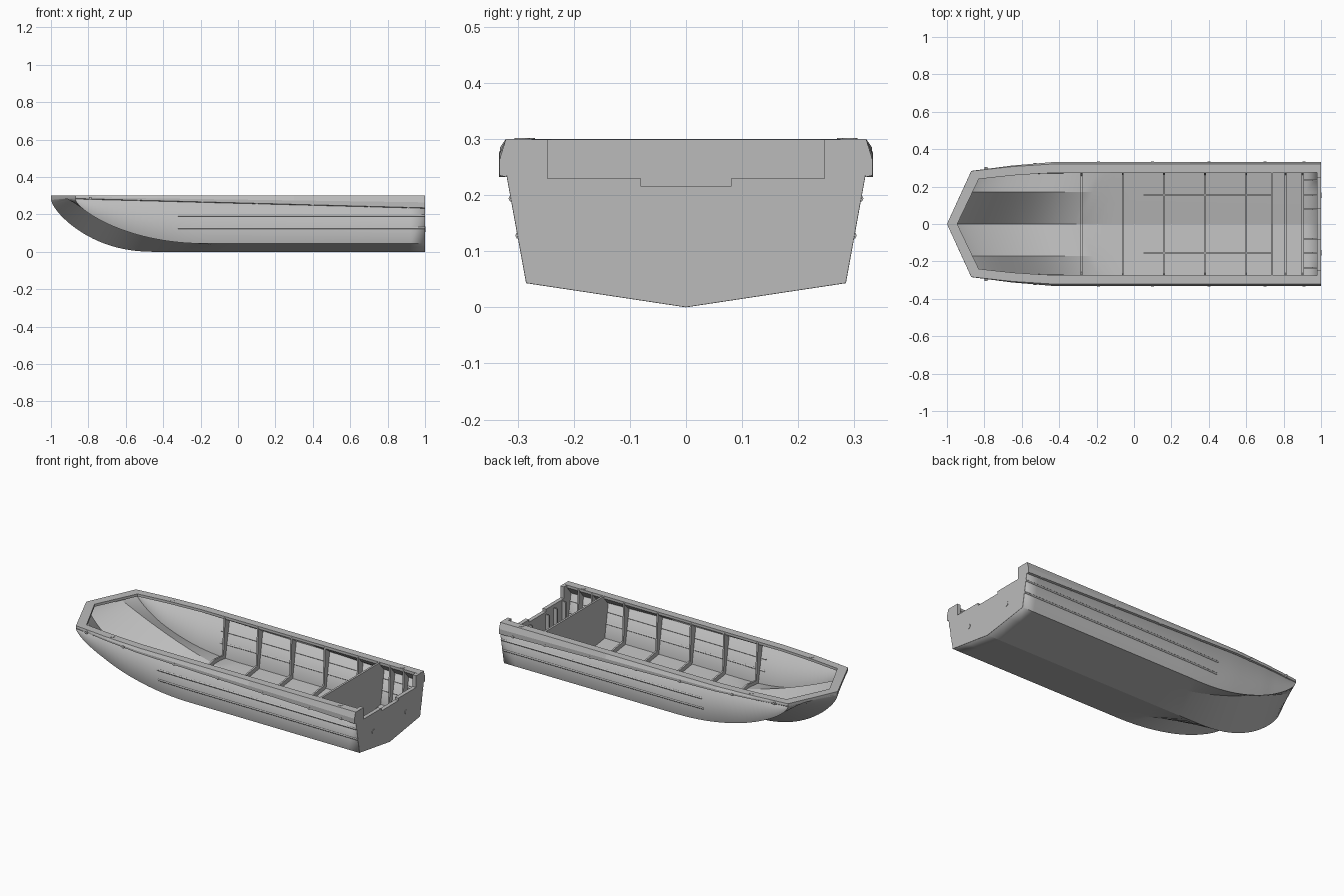
import bpy, bmesh, math
from mathutils import Vector

if "Cube" in bpy.data.objects:
    bpy.data.objects.remove(bpy.data.objects["Cube"], do_unlink=True)

grey = bpy.data.materials.new("aluminium grey")
grey.use_nodes = True
grey.diffuse_color = (0.5, 0.5, 0.5, 1)
grey.node_tree.nodes["Principled BSDF"].inputs["Base Color"].default_value = (0.5, 0.5, 0.5, 1)

TOP = 0.3
BOW_Z = 0.285
RIDGE_Y = 0.172


def finish(name, bm, smooth=False):
    bmesh.ops.remove_doubles(bm, verts=bm.verts, dist=1e-5)
    bmesh.ops.recalc_face_normals(bm, faces=bm.faces)
    mesh = bpy.data.meshes.new(name)
    bm.to_mesh(mesh)
    bm.free()
    ob = bpy.data.objects.new(name, mesh)
    bpy.context.collection.objects.link(ob)
    mesh.materials.append(grey)
    if smooth:
        bpy.ops.object.select_all(action="DESELECT")
        ob.select_set(True)
        bpy.context.view_layer.objects.active = ob
        bpy.ops.object.shade_smooth_by_angle(angle=math.radians(12))
    return ob


def interp(x, pts):
    for (x0, a), (x1, b) in zip(pts, pts[1:]):
        if x <= x1:
            return a + (b - a) * max(0, (x - x0) / (x1 - x0))
    return pts[-1][1]


def rise(x, start, end, base):
    """Height of a bottom line that sweeps up to the bow."""
    r = min(1, max(0, (end - x) / (end - start)))
    return base + (BOW_Z - base) * 0.5 * (1 - math.sqrt(1 - r * r) + r ** 2.3)


def sheer_y(x):
    return interp(x, [(-0.87, 0.282), (-0.65, 0.306), (-0.43, 0.32), (1, 0.32)])


def sheer_z(x):
    return interp(x, [(-0.87, BOW_Z), (1, 0.235)])


def chine_y(x):
    return interp(x, [(-0.87, 0.282), (-0.7, 0.27), (-0.45, 0.272), (-0.15, 0.283), (1, 0.285)])


def chine_z(x):
    return rise(x, -0.87, -0.15, 0.043)


def ridge_z(x):
    """Roof of the tunnel between the keel and the chine."""
    r = min(1, max(0, (-0.1 - x) / 0.821))
    return 0.026 + (BOW_Z - 0.026) * r ** 1.5


# Hull lines: bow x, y(x), z(x)
LINES = [
    (-1.0, lambda x: 0, lambda x: rise(x, -1, -0.45, 0)),
    (-0.921, lambda x: RIDGE_Y, ridge_z),
    (-0.87, chine_y, chine_z),
    (-0.87, sheer_y, sheer_z),
]


# Hull shell lofted along the lines
def make_hull():
    bm = bmesh.new()
    n = 48
    for side in (1, -1):
        rows = []
        for i in range(n + 1):
            s = (i / n) ** 2
            xs = [x0 + (1 - x0) * s for x0, _, _ in LINES]
            rows.append([bm.verts.new((x, side * fy(x), fz(x)))
                         for x, (_, fy, fz) in zip(xs, LINES)])
        for a, b in zip(rows, rows[1:]):
            for j in range(len(LINES) - 1):
                bm.faces.new((a[j], a[j + 1], b[j + 1], b[j]))
    bmesh.ops.remove_doubles(bm, verts=bm.verts, dist=1e-5)
    bmesh.ops.recalc_face_normals(bm, faces=bm.faces)
    low = min(bm.faces, key=lambda f: f.calc_center_median().z)
    flip = low.normal.z > 0
    ob = finish("hull_shell", bm, True)
    if flip:
        ob.data.flip_normals()
    mod = ob.modifiers.new("thickness", "SOLIDIFY")
    mod.thickness = 0.006
    mod.offset = -1


make_hull()


# Gunwale: flat deck rim with a bulged outer skirt
def make_gunwale():
    bm = bmesh.new()
    xs = [-0.87, -0.76, -0.65, -0.54, -0.43, 0.3, 1]
    inner = [(-0.83, 0.24), (-0.63, 0.262), (-0.4, 0.275), (1, 0.275)]
    for side in (1, -1):
        rings = [[(-1, 0, BOW_Z), (-1, 0, BOW_Z), (-1, 0, 0.292), (-1, 0, TOP),
                  (-0.945, 0, TOP), (-0.945, 0, BOW_Z)]]
        for x in xs:
            y, z = sheer_y(x), sheer_z(x)
            out = y + interp(x, [(-0.87, 0.002), (-0.4, 0.012)])
            xi = -0.83 if x == -0.87 else x
            yi = interp(xi, inner)
            rings.append([(x, y, z - 0.003), (x, out, z), (x, out, z + 0.45 * (TOP - z)),
                          (x, y + 0.001, TOP), (xi, yi, TOP), (xi, yi, BOW_Z)])
        rings = [[bm.verts.new((p[0], side * p[1], p[2])) for p in r] for r in rings]
        for a, b in zip(rings, rings[1:]):
            for j in range(6):
                k = (j + 1) % 6
                bm.faces.new((a[j], a[k], b[k], b[j]))
        bm.faces.new(rings[-1])
    bmesh.ops.dissolve_degenerate(bm, edges=bm.edges, dist=1e-5)
    finish("gunwale", bm)


make_gunwale()


def plate(name, half, x0, x1):
    """Symmetric cross plate from a half outline that begins and ends on the centreline."""
    pts = half + [(-y, z) for y, z in reversed(half) if y > 0]
    bm = bmesh.new()
    face = bm.faces.new([bm.verts.new((x0, y, z)) for y, z in pts])
    res = bmesh.ops.extrude_face_region(bm, geom=[face])
    verts = [v for v in res["geom"] if isinstance(v, bmesh.types.BMVert)]
    bmesh.ops.translate(bm, verts=verts, vec=(x1 - x0, 0, 0))
    finish(name, bm)


def outer(x, top):
    """Half hull section, pulled in slightly from the outside."""
    g = 0.003
    return [(0, g), (RIDGE_Y, ridge_z(x) + g), (chine_y(x) - g, chine_z(x) + g),
            (sheer_y(x) - g, sheer_z(x)), (sheer_y(x) - g, top)]


# Transverse frames with side ribs that widen upward
for i, x in enumerate([-0.28, -0.06, 0.16, 0.38, 0.6, 0.81, 0.9]):
    half = outer(x, 0.292) + [(0.272, 0.292), (chine_y(x) - 0.022, chine_z(x) + 0.028),
                              (RIDGE_Y, ridge_z(x) + 0.031), (0, 0.034)]
    plate("frame_%d" % (i + 1), half, x - 0.005, x + 0.005)

# Aft bulkhead and notched transom
plate("bulkhead", outer(0.74, TOP - 0.001) + [(0, TOP - 0.001)], 0.732, 0.744)
plate("transom", [(0, 0.0005), (0.2845, 0.0435), (0.3195, 0.235), (0.3195, TOP - 0.0005),
                  (0.247, TOP - 0.0005), (0.247, 0.23), (0.08, 0.23), (0.08, 0.215), (0, 0.215)],
      0.978, 1.001)


def box(name, lo, hi):
    bm = bmesh.new()
    bmesh.ops.create_cube(bm, size=1)
    lo, hi = Vector(lo), Vector(hi)
    for v in bm.verts:
        v.co = (lo + hi) / 2 + v.co * (hi - lo)
    finish(name, bm)


def disc(name, centre, axis, radius, depth):
    bm = bmesh.new()
    bmesh.ops.create_cone(bm, cap_ends=True, segments=16, radius1=radius, radius2=radius, depth=depth)
    rot = Vector((0, 0, 1)).rotation_difference(Vector(axis))
    for v in bm.verts:
        v.co = rot @ v.co + Vector(centre)
    finish(name, bm)


def strake(name, z, side):
    """Half-round rubbing strip along the side."""
    curve = bpy.data.curves.new(name, "CURVE")
    curve.dimensions = "3D"
    curve.bevel_depth = 0.006
    curve.bevel_resolution = 1
    curve.use_fill_caps = True
    curve.materials.append(grey)
    xs = [-0.32, -0.15, 0.2, 1]
    sp = curve.splines.new("POLY")
    sp.points.add(len(xs) - 1)
    for p, x in zip(sp.points, xs):
        f = (z - chine_z(x)) / (sheer_z(x) - chine_z(x))
        y = chine_y(x) + (sheer_y(x) - chine_y(x)) * f - 0.002
        p.co = (x, side * y, z, 1)
    bpy.context.collection.objects.link(bpy.data.objects.new(name, curve))


for side, tag in ((1, "left"), (-1, "right")):
    # Floor stringers and transom knees, seated on the sloping bottom
    box("floor_stringer_" + tag, (0.05, side * 0.155 - 0.003, 0.027), (0.735, side * 0.155 + 0.003, 0.05))
    for y, top in ((0.08, 0.2), (0.155, 0.21), (0.235, 0.22)):
        floor = 0.15 * y + 0.005
        box("transom_knee_" + tag, (0.905, side * y - 0.004, floor), (0.98, side * y + 0.004, top * 0.5))
        box("transom_stiffener_" + tag, (0.955, side * y - 0.004, floor), (0.98, side * y + 0.004, top))
    # Side strakes
    strake("upper_strake_" + tag, 0.194, side)
    strake("lower_strake_" + tag, 0.128, side)
    # Skirt bolts along the rim
    for x in (-0.79, -0.53, -0.19, 0.1, 0.4, 0.7, 0.91):
        disc("rim_bolt_" + tag, (x, side * (sheer_y(x) + 0.004), sheer_z(x) + 0.003), (0, 1, 0), 0.008, 0.018)
    # Deck sockets and drain plugs
    for x, y in ((-0.63, 0.283), (0.88, 0.292)):
        disc("deck_socket_" + tag, (x, side * y, TOP), (0, 0, 1), 0.014, 0.003)
    disc("drain_plug_" + tag, (1.0, side * 0.154, 0.12), (1, 0, 0), 0.014, 0.007)
